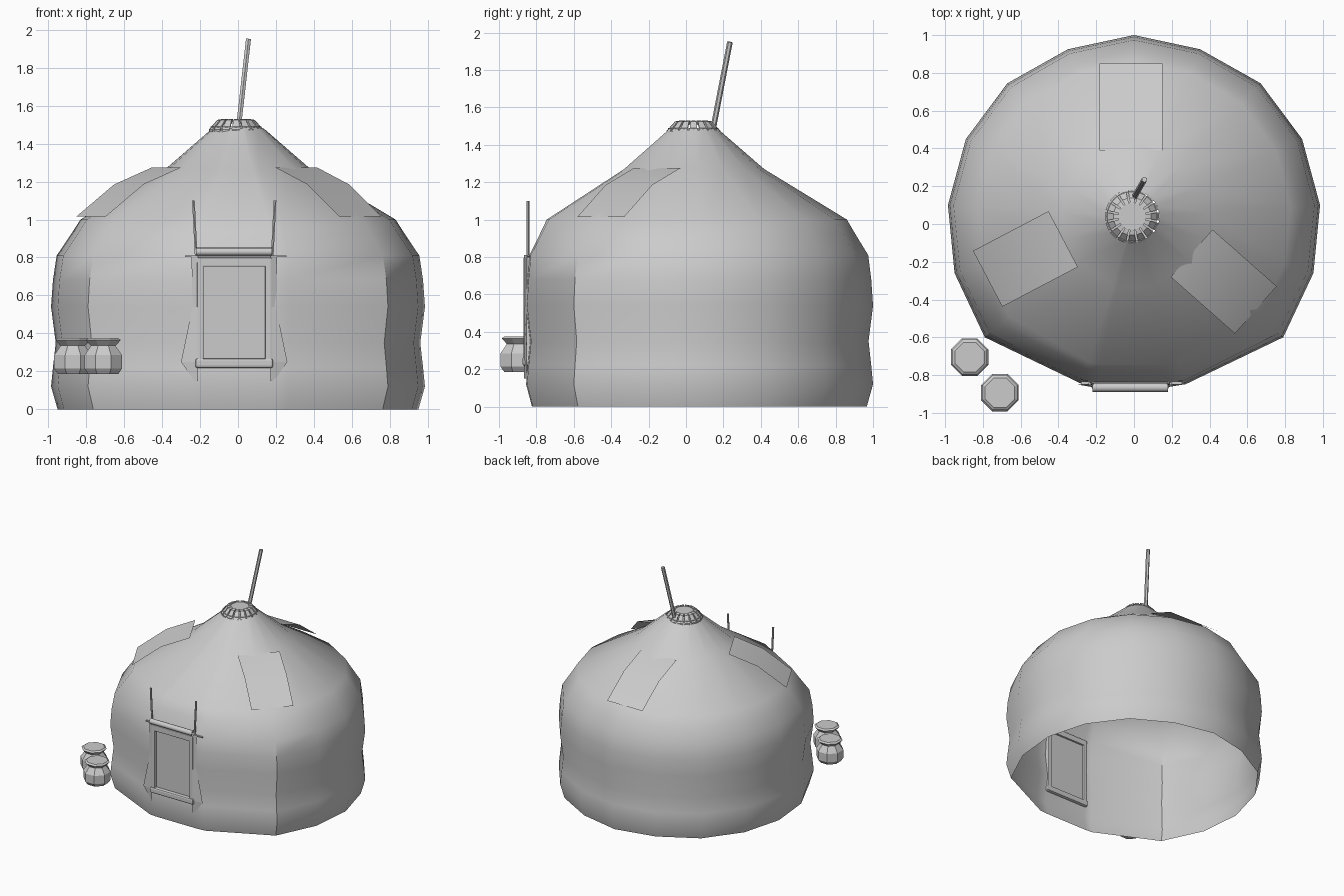
import bpy, bmesh, math
from mathutils import Vector

if "Cube" in bpy.data.objects:
    bpy.data.objects.remove(bpy.data.objects["Cube"])

grey = bpy.data.materials.new("canvas_grey")
grey.use_nodes = True
GREY = (0.6, 0.6, 0.6, 1)
grey.diffuse_color = GREY
grey.node_tree.nodes["Principled BSDF"].inputs["Base Color"].default_value = GREY

CENTRE = Vector((0, 0.04))


def make(name, verts, faces, smooth=None):
    """Create a mesh object; smooth is the sharp-edge angle in degrees."""
    mesh = bpy.data.meshes.new(name)
    mesh.from_pydata([tuple(v) for v in verts], [], faces)
    mesh.materials.append(grey)
    ob = bpy.data.objects.new(name, mesh)
    bpy.context.collection.objects.link(ob)
    if smooth:
        bpy.ops.object.select_all(action='DESELECT')
        ob.select_set(True)
        bpy.context.view_layer.objects.active = ob
        bpy.ops.object.shade_smooth_by_angle(angle=math.radians(smooth))
    return ob


def box(name, lo, hi, bevel=0):
    x, y, z = zip(lo, hi)
    verts = [(a, b, c) for a in x for b in y for c in z]
    faces = [(0, 1, 3, 2), (4, 6, 7, 5), (0, 4, 5, 1), (2, 3, 7, 6), (0, 2, 6, 4), (1, 5, 7, 3)]
    ob = make(name, verts, faces)
    if bevel:
        mod = ob.modifiers.new("bevel", 'BEVEL')
        mod.width = bevel
        mod.segments = 2
    return ob


def rod(name, a, b, r, sides=6):
    a, b = Vector(a), Vector(b)
    turn = (b - a).to_track_quat('Z', 'Y')
    ring = [turn @ Vector((r * math.cos(t), r * math.sin(t), 0))
            for t in (2 * math.pi * i / sides for i in range(sides))]
    faces = [(i, (i + 1) % sides, (i + 1) % sides + sides, i + sides) for i in range(sides)]
    faces += [tuple(reversed(range(sides))), tuple(range(sides, 2 * sides))]
    return make(name, [a + p for p in ring] + [b + p for p in ring], faces)


# Tent shell: flattened round outline, stacked in rings, with a doorway left open
half = [(0.27, -0.85), (0.79, -0.60), (0.95, -0.26), (0.985, 0.10),
        (0.89, 0.45), (0.67, 0.745), (0.35, 0.925)]
outline = [(-0.21, -0.855), (0.18, -0.855)] + half + [(0, 1.0)]
outline += [(-x, y) for x, y in reversed(half)]
levels = [(0, 0.965), (0.12, 1), (0.22, 0.99), (0.35, 0.975), (0.54, 1), (0.68, 0.99),
          (0.81, 0.972), (0.92, 0.9), (1.0, 0.85), (1.27, 0.39), (1.48, 0.14)]
n = len(outline)
verts = []
for z, s in levels:
    blend = min(max((z - 0.75) / 0.5, 0), 1)
    for p in outline:
        d = Vector(p) - CENTRE
        d = d.lerp(d.normalized() * 0.97, blend)
        xy = CENTRE + d * s
        verts.append((xy.x, xy.y, z))
faces = []
for k in range(len(levels) - 1):
    for i in range(n):
        if i == 0 and 0.2 < levels[k][0] < 0.8:
            continue
        j = (i + 1) % n
        faces.append((k * n + i, k * n + j, k * n + n + j, k * n + n + i))
make("tent_shell", verts, faces, smooth=35)

# Three loose cloth sheets lying on the roof
sheets = {"back_roof_sheet": ((-0.015, 0.39), (-0.015, 0.85)),
          "right_roof_sheet": ((-0.375, -0.08), (-0.775, -0.29)),
          "left_roof_sheet": ((0.305, -0.155), (0.645, -0.455))}
for name, (a, b) in sheets.items():
    a, b = Vector(a), Vector(b)
    d = (b - a).normalized()
    side = Vector((-d.y, d.x)) * 0.167
    verts = []
    for t, z in ((0, 1.275), (0.5, 1.185), (1, 1.015)):
        c = a.lerp(b, t)
        verts += [(*(c - side), z), (*(c + side), z)]
    make(name, verts, [(0, 2, 3, 1), (2, 4, 5, 3)], smooth=40)

# Roof crown: a ring of separate slats round a flat disc
top = Vector((-0.01, 0.04, 0))
SLATS = 16
step = 2 * math.pi / SLATS
verts, faces = [], []
for i in range(SLATS):
    base = len(verts)
    for r, z in ((0.145, 1.475), (0.1, 1.525), (0.07, 1.53)):
        for drop in (0, 0.015):
            for t in (-0.38, 0.38):
                a = (i + t) * step
                verts.append(top + Vector((r * math.cos(a), r * math.sin(a), z - drop)))
    for q in (0, 4):
        faces += [tuple(base + q + v for v in f) for f in
                  ((0, 1, 5, 4), (2, 6, 7, 3), (0, 4, 6, 2), (1, 3, 7, 5))]
    faces += [(base, base + 2, base + 3, base + 1), (base + 8, base + 9, base + 11, base + 10)]
make("crown_slats", verts, faces)
rod("crown_disc", top + Vector((0, 0, 1.505)), top + Vector((0, 0, 1.525)), 0.075, SLATS)
rod("crown_base", top + Vector((0, 0, 1.47)), top + Vector((0, 0, 1.49)), 0.135, SLATS)
rod("chimney_pole", (0.0, 0.14, 1.46), (0.055, 0.235, 1.95), 0.015)

# Door: recessed panel inside a bevelled frame
box("door_panel", (-0.19, -0.845, 0.26), (0.155, -0.835, 0.765))
for name, x in (("right_door_post", -0.215), ("left_door_post", 0.143)):
    box(name, (x, -0.868, 0.23), (x + 0.034, -0.82, 0.8), 0.006)
box("door_lintel", (-0.215, -0.868, 0.752), (0.177, -0.82, 0.8), 0.006)
box("door_sill", (-0.225, -0.875, 0.218), (0.185, -0.82, 0.268), 0.012)
box("door_crossbar", (-0.28, -0.85, 0.802), (0.255, -0.835, 0.81))

# Rolled door cloth: a spiral strip along x
TURNS = 20
verts = []
for i in range(TURNS + 1):
    a = math.radians(-60 + 33 * i)
    r = 0.029 - 0.0011 * i
    y, z = -0.868 + r * math.cos(a), 0.828 + r * math.sin(a)
    verts += [(-0.22, y, z), (0.18, y, z)]
make("rolled_door_cloth", verts,
     [(2 * i, 2 * i + 1, 2 * i + 3, 2 * i + 2) for i in range(TURNS)], smooth=50)

# Poles and loose flaps on either side of the door
for side, x, s in (("right", -0.22, -1), ("left", 0.18, 1)):
    rod(side + "_door_pole", (x, -0.845, 0.8), (x + 0.015 * s, -0.845, 1.1), 0.008)
    edge = [(0.81, 0.025), (0.54, 0.02), (0.25, 0.08), (0.15, 0.01)]
    verts = []
    for z, w in edge:
        verts += [(x - 0.01 * s, -0.865, z), (x + w * s, -0.85, z)]
    make(side + "_door_flap", verts, [(2 * i, 2 * i + 1, 2 * i + 3, 2 * i + 2) for i in range(3)])

# Two eight-sided pots beside the tent
profile = [(0.085, 0.185), (0.107, 0.215), (0.107, 0.285), (0.07, 0.335), (0.1, 0.365), (0.085, 0.375)]
for name, cx, cy in (("back_pot", -0.87, -0.705), ("front_pot", -0.71, -0.893)):
    verts = [(cx + r * math.cos((i + 0.5) * math.pi / 4), cy + r * math.sin((i + 0.5) * math.pi / 4), z)
             for r, z in profile for i in range(8)]
    faces = [(k * 8 + i, k * 8 + (i + 1) % 8, k * 8 + 8 + (i + 1) % 8, k * 8 + 8 + i)
             for k in range(len(profile) - 1) for i in range(8)]
    faces += [tuple(range(7, -1, -1)), tuple(range(len(verts) - 8, len(verts)))]
    make(name, verts, faces)
